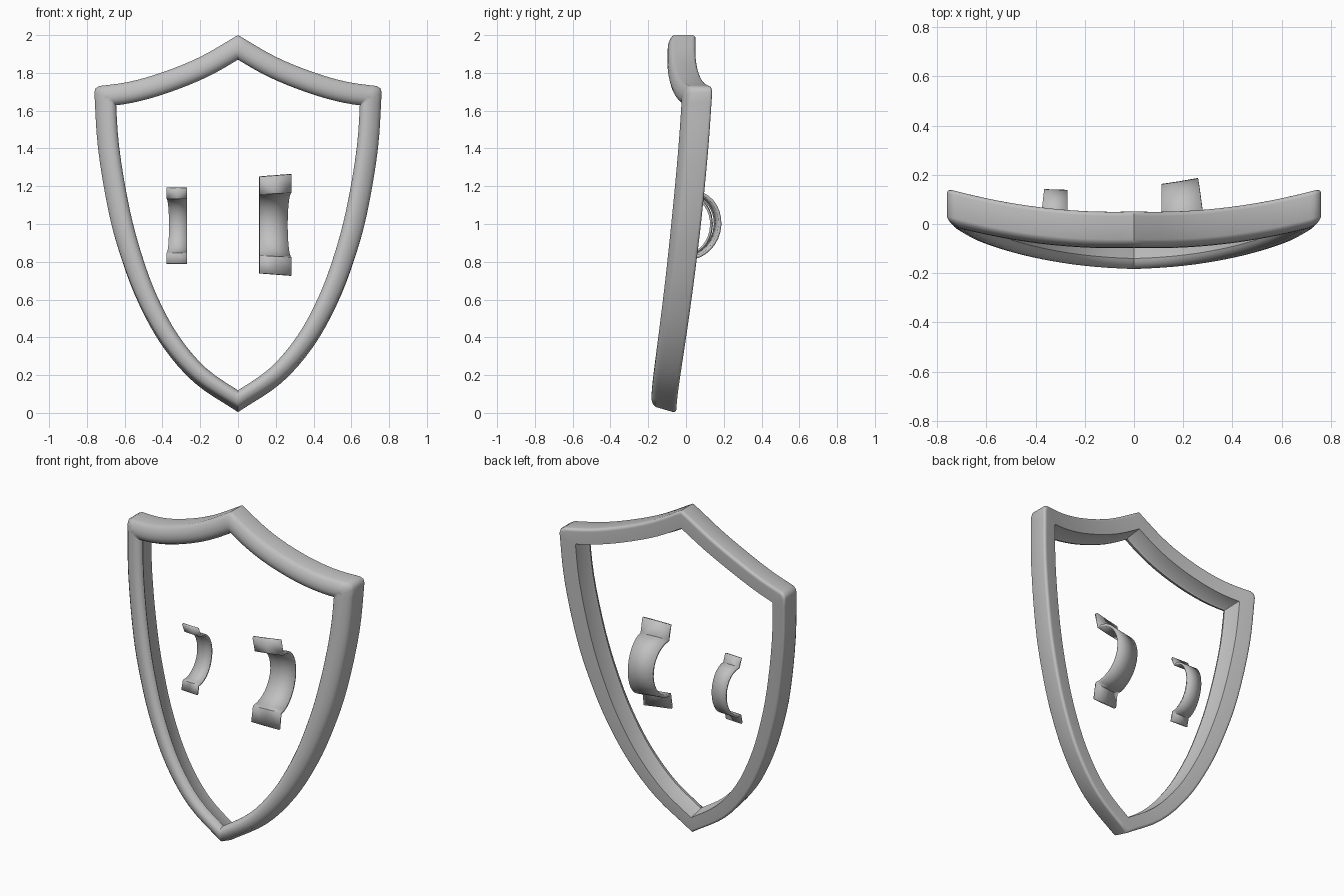
import bpy, bmesh, math
from mathutils import Vector

if "Cube" in bpy.data.objects:
    bpy.data.objects.remove(bpy.data.objects["Cube"])

grey = bpy.data.materials.new("plain_grey")
grey.diffuse_color = (0.53, 0.53, 0.53, 1)
grey.use_nodes = True
grey.node_tree.nodes["Principled BSDF"].inputs["Base Color"].default_value = grey.diffuse_color


def back_y(x, z):
    """Domed, leaning back surface that every part follows."""
    return -0.052 + 0.052 * z + 0.185 * x * x


def smooth_path(pts, steps):
    """Catmull-Rom curve through the points."""
    p = [Vector(q) for q in pts]
    p = [2 * p[0] - p[1]] + p + [2 * p[-1] - p[-2]]
    out = []
    for i in range(1, len(p) - 2):
        a, b, c, d = p[i - 1:i + 3]
        for s in range(steps):
            t = s / steps
            out.append(0.5 * (2 * b + (c - a) * t + (2 * a - 5 * b + 4 * c - d) * t ** 2
                              + (3 * b - a - 3 * c + d) * t ** 3))
    return out + [p[-2]]


def finish(name, bm, angle):
    bmesh.ops.recalc_face_normals(bm, faces=bm.faces)
    mesh = bpy.data.meshes.new(name)
    bm.to_mesh(mesh)
    bm.free()
    mesh.materials.append(grey)
    obj = bpy.data.objects.new(name, mesh)
    bpy.context.collection.objects.link(obj)
    bpy.ops.object.select_all(action='DESELECT')
    obj.select_set(True)
    bpy.context.view_layer.objects.active = obj
    bpy.ops.object.shade_smooth_by_angle(angle=math.radians(angle))
    return obj


# Shield rim: a rounded section swept round the mirrored outline
CORNER = (0.762, 1.727)
top = smooth_path([(0, 2.0), (0.2, 1.885), (0.4, 1.803), (0.58, 1.752), CORNER], 4)
side = smooth_path([CORNER, (0.741, 1.4), (0.682, 1.05), (0.612, 0.8), (0.525, 0.575),
                    (0.40, 0.35), (0.23, 0.155), (0, 0)], 4)
half = top + side[1:]
outline = half + [Vector((-p.x, p.y)) for p in reversed(half[1:-1])]
# (fraction inward, fraction forward): back corner, outer wall, front roll, lip
section = [(0.84, 0)]
section += [(0.17 - 0.17 * math.sin(a), 0.14 - 0.14 * math.cos(a))
            for a in (math.pi / 12 * k for k in range(7))]
section += [(0, 0.86), (0.05, 0.95), (0.17, 1.03), (0.38, 1.09), (0.6, 1.1),
            (0.78, 1.05), (0.91, 0.96), (0.98, 0.86), (1, 0.77), (0.94, 0.72)]
ROUND = 0.03

bm = bmesh.new()
rings = []
n = len(outline)
for i, p in enumerate(outline):
    d0 = (p - outline[i - 1]).normalized()
    d1 = (outline[(i + 1) % n] - p).normalized()
    n0, n1 = Vector((d0.y, -d0.x)), Vector((d1.y, -d1.x))   # inward normals
    mitre = (n0 + n1) / (1 + n0.dot(n1))
    width = 0.112 - 0.016 * max(0, 1 - p.y)
    depth = 0.132 - 0.01 * max(0, 1 - p.y)
    inner = p + mitre * width
    outer = [p]
    if abs(p.x) > 0.75 and abs(p.y - CORNER[1]) < 1e-4:     # rounded shoulder
        outer = [p - d0 * ROUND, p + (d1 - d0) * ROUND * 0.28, p + d1 * ROUND]
    for o in outer:
        ring = []
        for u, v in section:
            q = o.lerp(inner, u)
            lift = 0.035 * v * (1 - 0.8 * u) * max(0, 1 - q.y)
            ring.append(bm.verts.new((q.x, back_y(q.x, q.y) - depth * v, q.y + lift)))
        rings.append(ring)
n, m = len(rings), len(section)
for i in range(n):
    a, b = rings[i], rings[(i + 1) % n]
    for j in range(m):
        k = (j + 1) % m
        bm.faces.new((a[j], a[k], b[k], b[j]))
bmesh.ops.remove_doubles(bm, verts=bm.verts, dist=0.0005)
finish("shield_rim", bm, 45)


# Straps: an arched band with a flat tab at each end
def strap(name, x_in, x_out, z_mid, radius, height, tab, thick, skew, flare):
    prof = [(radius + tab, -0.025)]
    prof += [(radius * math.cos(math.pi * i / 16), height * math.sin(math.pi * i / 16))
             for i in range(17)]
    prof += [(-radius - tab, -0.01)]
    bm = bmesh.new()
    rows = []
    for dz, h in prof:
        t = max(0, h / height)
        row = []
        for f in (0, 0.5, 1):
            z = z_mid + dz * (1 + flare * (f - 0.5))
            x = x_in + (x_out - x_in) * f * (1 - 0.12 * t)      # outer edge narrows
            y = back_y(x, z) + h + skew * (f - 0.5)
            row.append(bm.verts.new((x, y, z)))
        rows.append(row)
    for a, b in zip(rows, rows[1:]):
        for j in range(2):
            bm.faces.new((a[j], a[j + 1], b[j + 1], b[j]))
    obj = finish(name, bm, 30)
    mod = obj.modifiers.new("thickness", 'SOLIDIFY')
    mod.thickness = thick
    mod.offset = 0


strap("arm_strap", 0.113, 0.282, 0.995, 0.172, 0.16, 0.09, 0.016, 0.014, 0.05)
strap("hand_strap", -0.27, -0.378, 0.99, 0.148, 0.116, 0.052, 0.012, -0.008, 0.0)
